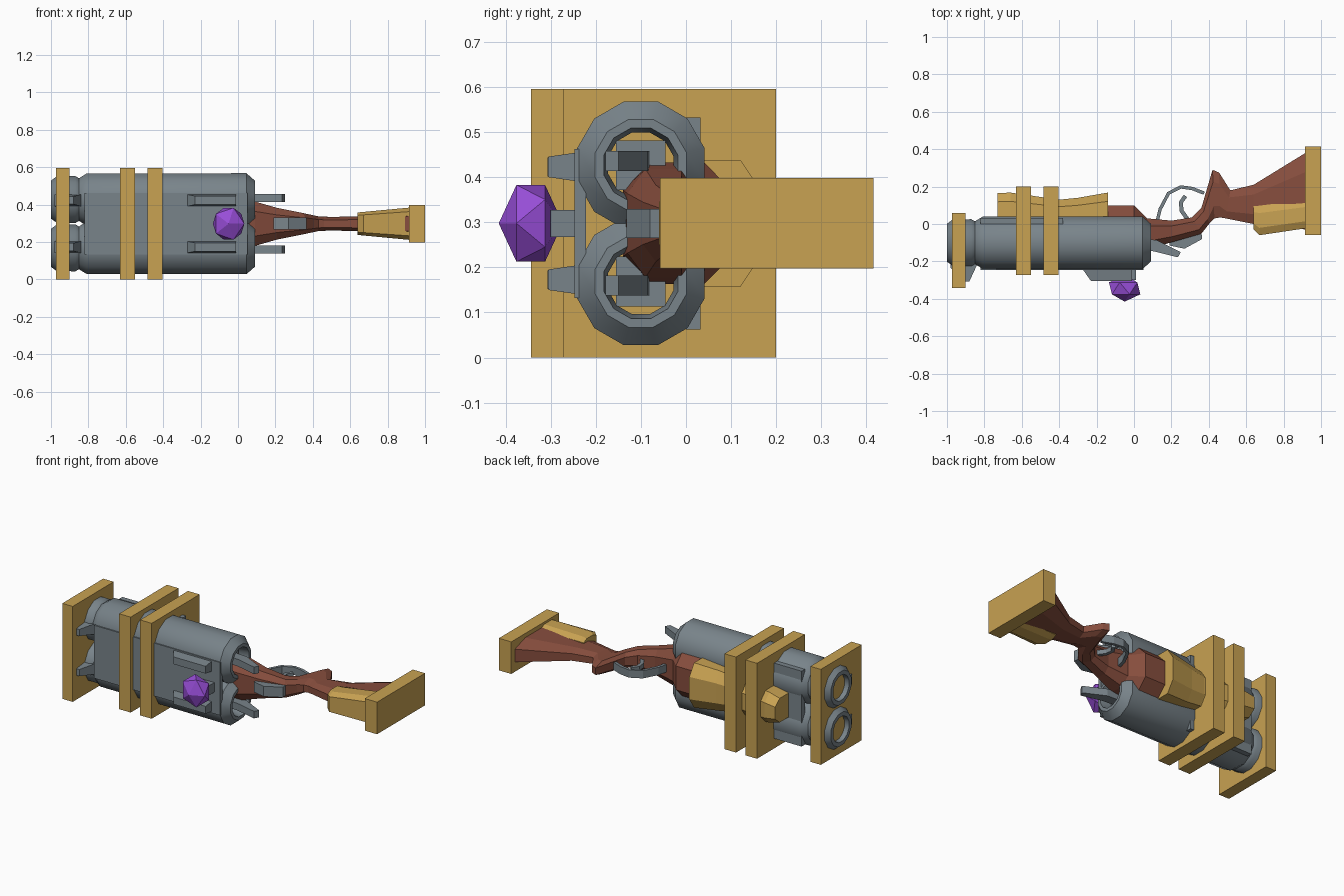
import bpy, bmesh, math
from mathutils import Vector

if "Cube" in bpy.data.objects:
    bpy.data.objects.remove(bpy.data.objects["Cube"])

ZC = 0.2975          # mirror plane: the gun lies on its side
BARREL_Y = -0.1
BARREL_DZ = 0.129


def mat(name, rgb):
    m = bpy.data.materials.new(name)
    m.diffuse_color = (*rgb, 1)
    m.use_nodes = True
    m.node_tree.nodes["Principled BSDF"].inputs["Base Color"].default_value = m.diffuse_color
    return m


GOLD = mat("gold", (0.58, 0.36, 0.085))
STEEL = mat("steel_grey", (0.19, 0.23, 0.255))
WOOD = mat("red_brown_wood", (0.24, 0.075, 0.047))
GEM = mat("purple_gem", (0.31, 0.075, 0.68))


def finish(bm, name, material, smooth=None):
    bmesh.ops.recalc_face_normals(bm, faces=bm.faces)
    me = bpy.data.meshes.new(name)
    bm.to_mesh(me)
    bm.free()
    me.materials.append(material)
    if smooth:
        me.shade_smooth()
        me.set_sharp_from_angle(angle=math.radians(smooth))
    ob = bpy.data.objects.new(name, me)
    bpy.context.collection.objects.link(ob)
    return ob


def rings_mesh(rings, name, material, closed=False, smooth=None):
    """Bridge a list of equal-length point rings."""
    bm = bmesh.new()
    vs = [[bm.verts.new(p) for p in r] for r in rings]
    n = len(vs[0])
    pairs = list(zip(vs, vs[1:])) + ([(vs[-1], vs[0])] if closed else [])
    for a, b in pairs:
        for i in range(n):
            j = (i + 1) % n
            bm.faces.new((a[i], a[j], b[j], b[i]))
    if not closed:
        bm.faces.new(vs[0])
        bm.faces.new(vs[-1])
    return finish(bm, name, material, smooth)


def box(name, material, x, y, z):
    ring = lambda xx: [(xx, y[0], z[0]), (xx, y[1], z[0]), (xx, y[1], z[1]), (xx, y[0], z[1])]
    return rings_mesh([ring(x[0]), ring(x[1])], name, material)


def prism(name, material, outline, zmid, half, taper=None):
    """Extrude an x-y outline along z; points beyond y = taper get thinner."""
    h = lambda y: half * (0.65 if taper is not None and y < taper else 1)
    rings = [[(x, y, zmid + s * h(y)) for x, y in outline] for s in (-1, 1)]
    return rings_mesh(rings, name, material)


def loft(name, material, sections, corner=0.5):
    """Octagonal sections: lower (x, y), upper (x, y), half width."""
    rings = []
    for x0, y0, x1, y1, w in sections:
        a, b = Vector((x0, y0, ZC)), Vector((x1, y1, ZC))
        ring = []
        for t, k in ((0, corner), (0.25, 1), (0.75, 1), (1, corner)):
            ring.append(a.lerp(b, t) + Vector((0, 0, w * k)))
        ring += [Vector((p.x, p.y, 2 * ZC - p.z)) for p in reversed(ring)]
        rings.append(ring)
    return rings_mesh(rings, name, material)


def strip(name, material, path, thick, half):
    """Bent flat bar following an x-y path."""
    rings = []
    for i, p in enumerate(path):
        a, b = path[max(i - 1, 0)], path[min(i + 1, len(path) - 1)]
        d = Vector((b[0] - a[0], b[1] - a[1])).normalized() * thick / 2
        rings.append([(p[0] - s * d.y, p[1] + s * d.x, ZC + t * half)
                      for s, t in ((-1, -1), (1, -1), (1, 1), (-1, 1))])
    return rings_mesh(rings, name, material)


# twin barrels with muzzle rings, sights, rear fins and hammers
profile = [(-0.965, 0.075), (-1.0, 0.08), (-1.0, 0.105), (-0.97, 0.128), (-0.87, 0.13),
           (-0.85, 0.118), (-0.84, 0.125), (-0.81, 0.144), (0.045, 0.146), (0.09, 0.105),
           (0.09, 0.085), (0.03, 0.075)]
for side, s in (("upper", 1), ("lower", -1)):
    zc = ZC + s * BARREL_DZ
    rings = []
    for x, r in profile:
        rings.append([(x, BARREL_Y + r * math.cos(a), zc + r * math.sin(a))
                      for a in (math.tau * (i + 0.5) / 12 for i in range(12))])
    rings_mesh(rings, side + "_barrel", STEEL, closed=True, smooth=32)
    box(side + "_breech_plug", STEEL, (-0.02, 0.035), (-0.155, -0.045), (zc - 0.055, zc + 0.055))
    prism(side + "_rear_fin", STEEL,
          [(-0.29, -0.22), (-0.23, -0.305), (-0.01, -0.305), (-0.01, -0.22)],
          ZC + s * 0.125, 0.035, -0.28)
    prism(side + "_front_sight", STEEL,
          [(-0.98, -0.19), (-0.98, -0.235), (-0.9, -0.307), (-0.88, -0.307), (-0.84, -0.22), (-0.84, -0.19)],
          ZC + s * 0.125, 0.032, -0.28)
    prism(side + "_hammer", STEEL,
          [(0.02, -0.08), (0.02, -0.14), (0.1, -0.145), (0.235, -0.178), (0.25, -0.15), (0.12, -0.085)],
          ZC + s * 0.138, 0.022)

# flat plates joining the barrels
box("top_rib", STEEL, (-0.82, 0.05), (-0.247, -0.222), (ZC - 0.165, ZC + 0.165))
box("under_rib", STEEL, (-0.82, -0.38), (0.0, 0.032), (ZC - 0.235, ZC + 0.235))

# gold muzzle plate and bands
box("muzzle_plate", GOLD, (-0.972, -0.9), (-0.343, 0.06), (0, 0.595))
for name, x in (("front_band", -0.63), ("rear_band", -0.485)):
    box(name, GOLD, (x, x + 0.08), (-0.272, 0.2), (0, 0.595))

# gold fore grip under the barrels
loft("fore_grip", GOLD, [
    (-0.73, -0.02, -0.73, 0.165, 0.075), (-0.66, -0.02, -0.66, 0.168, 0.095),
    (-0.4, -0.02, -0.4, 0.13, 0.11), (-0.3, -0.02, -0.3, 0.14, 0.125),
    (-0.14, -0.02, -0.14, 0.168, 0.14)])

# wooden receiver, grip with spur, and shoulder stock
loft("wooden_stock", WOOD, [
    (-0.15, -0.14, -0.15, 0.1, 0.135), (0.0, -0.14, 0.0, 0.1, 0.135),
    (0.09, -0.13, 0.07, 0.03, 0.12), (0.21, -0.095, 0.2, 0.018, 0.085),
    (0.36, -0.052, 0.31, 0.035, 0.057), (0.405, 0.005, 0.36, 0.085, 0.047),
    (0.43, 0.03, 0.42, 0.29, 0.04), (0.46, 0.035, 0.455, 0.275, 0.038),
    (0.49, 0.03, 0.515, 0.18, 0.036), (0.64, 0.0, 0.64, 0.21, 0.04),
    (0.925, -0.03, 0.925, 0.385, 0.075)], corner=0.55)

# gold cheek piece and butt plate
loft("cheek_piece", GOLD, [
    (0.64, -0.03, 0.64, 0.095, 0.06), (0.67, -0.06, 0.67, 0.098, 0.063),
    (0.925, -0.022, 0.925, 0.13, 0.087)], corner=0.75)
box("butt_plate", GOLD, (0.915, 1.0), (-0.058, 0.415), (ZC - 0.1, ZC + 0.1))

# opening lever, trigger guard and trigger
prism("opening_lever", STEEL,
      [(0.19, -0.08), (0.19, -0.115), (0.27, -0.132), (0.365, -0.08), (0.36, -0.04)], ZC, 0.032)
strip("trigger_guard", STEEL,
      [(0.12, 0.0), (0.14, 0.08), (0.185, 0.165), (0.25, 0.198), (0.31, 0.19), (0.375, 0.165)], 0.018, 0.024)
strip("trigger", STEEL, [(0.29, 0.02), (0.255, 0.07), (0.25, 0.115), (0.275, 0.15)], 0.022, 0.014)

# faceted gem
bm = bmesh.new()
bmesh.ops.create_icosphere(bm, subdivisions=1, radius=1)
for v in bm.verts:
    x, y, z = v.co
    v.co = (-0.05 + x * 0.094, -0.344 - z * 0.071, ZC + y * 0.1)
finish(bm, "gem", GEM)
box("gem_mount", STEEL, (-0.11, 0.01), (-0.3, -0.24), (ZC - 0.03, ZC + 0.03))
